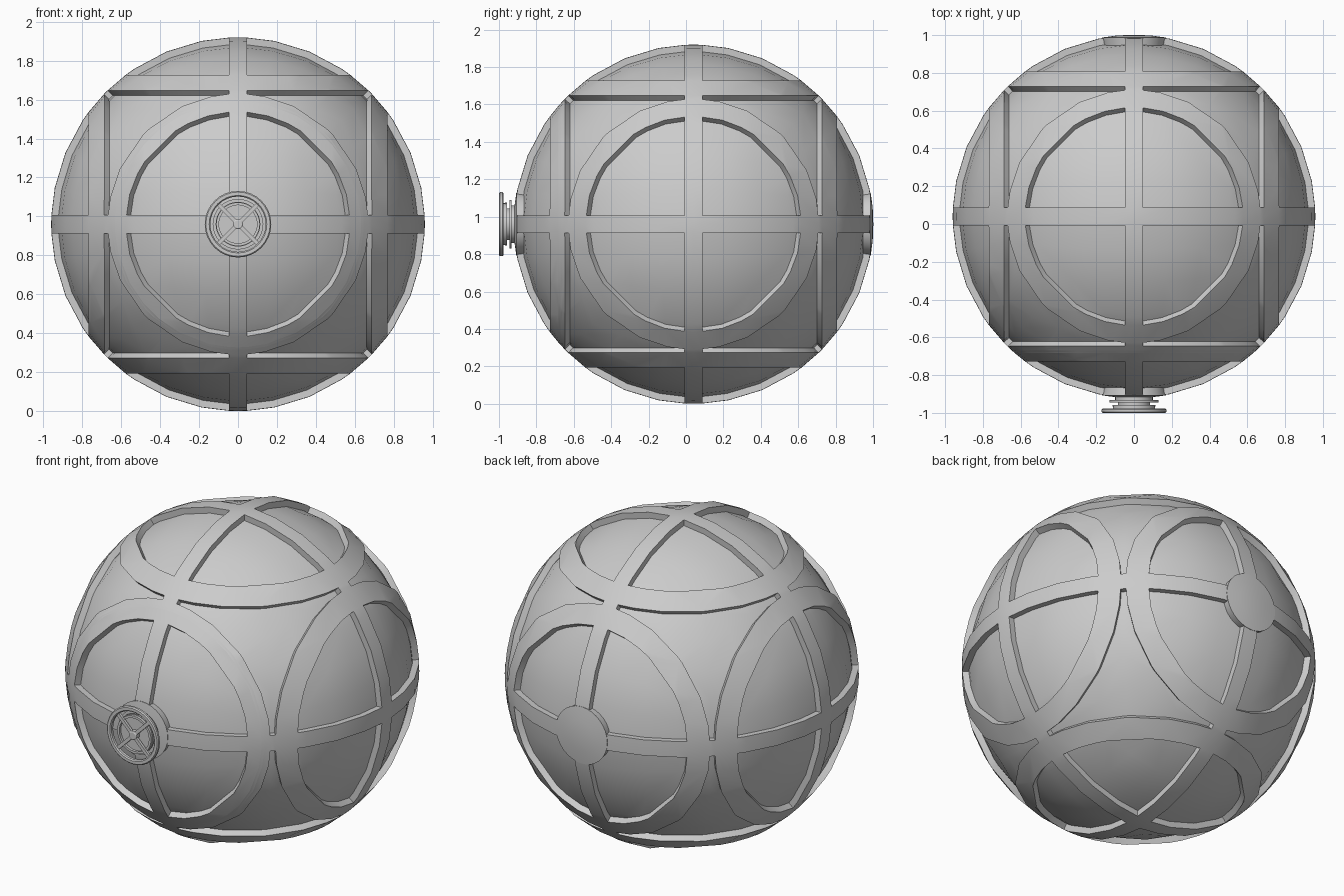
import bpy, bmesh, math
from mathutils import Vector, Matrix

if "Cube" in bpy.data.objects:
    bpy.data.objects.remove(bpy.data.objects["Cube"])

R, R_IN = 0.96, 0.924            # raised strap radius, recessed panel radius
CENTRE = Vector((0, 0.04, 0.96))
BAND = 0.047                     # half width of the straps
RING_OUT, RING_IN = 0.687, 0.767 # ring edges, measured along their axis
SEAM = (0.711, 0.722)            # hatch seam on the front ring

grey = bpy.data.materials.new("grey_metal")
grey.diffuse_color = (0.6, 0.6, 0.6, 1)
grey.use_nodes = True
grey.node_tree.nodes["Principled BSDF"].inputs["Base Color"].default_value = grey.diffuse_color


def finish(bm, name, angle=32):
    bmesh.ops.remove_doubles(bm, verts=bm.verts, dist=1e-5)
    bmesh.ops.recalc_face_normals(bm, faces=bm.faces)
    for f in bm.faces:
        f.smooth = True
    for e in bm.edges:
        e.smooth = len(e.link_faces) == 2 and e.calc_face_angle(0) < math.radians(angle)
    me = bpy.data.meshes.new(name)
    bm.to_mesh(me)
    bm.free()
    me.materials.append(grey)
    ob = bpy.data.objects.new(name, me)
    bpy.context.collection.objects.link(ob)
    return ob


def lathe(name, profile, side=-1, segs=32):
    """Spin a closed (radius, distance from centre) profile around the y axis."""
    bm = bmesh.new()
    rows = []
    for i in range(segs):
        a = 2 * math.pi * i / segs
        rows.append([bm.verts.new(CENTRE + Vector((r * math.cos(a), side * h, r * math.sin(a))))
                     for r, h in profile])
    n = len(profile)
    for i in range(segs):
        p, q = rows[i], rows[(i + 1) % segs]
        for j in range(n):
            k = (j + 1) % n
            if profile[j][0] or profile[k][0]:
                bm.faces.new((p[j], p[k], q[k], q[j]))
    bmesh.ops.dissolve_degenerate(bm, dist=1e-6, edges=bm.edges)
    return finish(bm, name)


def cut(bm, axis, d):
    """Cut the ball along a circle and snap the cut onto the sphere."""
    no = Vector((0, 0, 0))
    no[axis] = 1
    res = bmesh.ops.bisect_plane(bm, geom=bm.verts[:] + bm.edges[:] + bm.faces[:],
                                 dist=0.003, plane_co=no * d, plane_no=no)
    for v in res["geom_cut"]:
        if isinstance(v, bmesh.types.BMVert):
            flat = v.co - no * v.co[axis]
            v.co = no * d + flat.normalized() * math.sqrt(R * R - d * d)


def extrude(bm, faces):
    res = bmesh.ops.extrude_face_region(bm, geom=faces)
    return {g for g in res["geom"] if isinstance(g, bmesh.types.BMVert)}


# Ball: cube sphere with straps and rings raised from it
bm = bmesh.new()
bmesh.ops.create_cube(bm, size=2)
bmesh.ops.subdivide_edges(bm, edges=bm.edges, cuts=7, use_grid_fill=True)
for v in bm.verts:
    v.co = Vector([math.tan(c * math.pi / 4) for c in v.co]).normalized() * R
for axis in range(3):
    for d in (BAND, RING_OUT, RING_IN):
        cut(bm, axis, d)
        cut(bm, axis, -d)
for d in SEAM:
    cut(bm, 1, -d)


def direction(f):
    return f.calc_center_median().normalized() * R


def is_raised(f):
    return any(abs(c) < BAND or RING_OUT < abs(c) < RING_IN for c in direction(f))


top = extrude(bm, [f for f in bm.faces if is_raised(f)])
for v in bm.verts:
    if v not in top:
        v.co *= R_IN / R
# Shallow seam around the front hatch
seam = [f for f in bm.faces if all(v in top for v in f.verts)
        and SEAM[0] < -direction(f).y < SEAM[1]]
for v in extrude(bm, seam):
    v.co *= 0.947 / R
bmesh.ops.translate(bm, verts=bm.verts, vec=CENTRE)
finish(bm, "ball_shell")

# Round caps where the straps cross, front and back
for name, side in (("front_cap", -1), ("back_cap", 1)):
    lathe(name, [(0, 0.90), (0.163, 0.905), (0.17, 0.947), (0.09, 0.958), (0, 0.9615)], side)

# Hatch wheel: stepped neck, rim, inner ring, hub and crossed spokes
lathe("wheel_neck", [(0, 0.93), (0.10, 0.93), (0.10, 0.972), (0.13, 0.972), (0.13, 0.984),
                     (0.085, 0.984), (0.085, 0.997), (0.115, 0.997), (0.115, 1.007), (0, 1.007)])
lathe("wheel_rim", [(0.142, 1.018), (0.165, 1.016), (0.171, 1.022), (0.171, 1.034),
                    (0.165, 1.04), (0.148, 1.04), (0.142, 1.034)])
lathe("wheel_inner_ring", [(0.098, 1.0), (0.112, 1.0), (0.112, 1.022), (0.098, 1.022)])
lathe("wheel_hub", [(0, 1.0), (0.026, 1.0), (0.026, 1.034), (0.02, 1.038), (0, 1.038)], segs=16)
for i, angle in enumerate((45, -45)):
    bm = bmesh.new()
    bmesh.ops.create_cube(bm, size=1)
    bmesh.ops.scale(bm, verts=bm.verts, vec=(0.30, 0.016, 0.02))
    bmesh.ops.rotate(bm, verts=bm.verts, matrix=Matrix.Rotation(math.radians(angle), 3, 'Y'))
    bmesh.ops.translate(bm, verts=bm.verts, vec=CENTRE + Vector((0, -1.026, 0)))
    finish(bm, f"wheel_spoke_{i + 1}")
